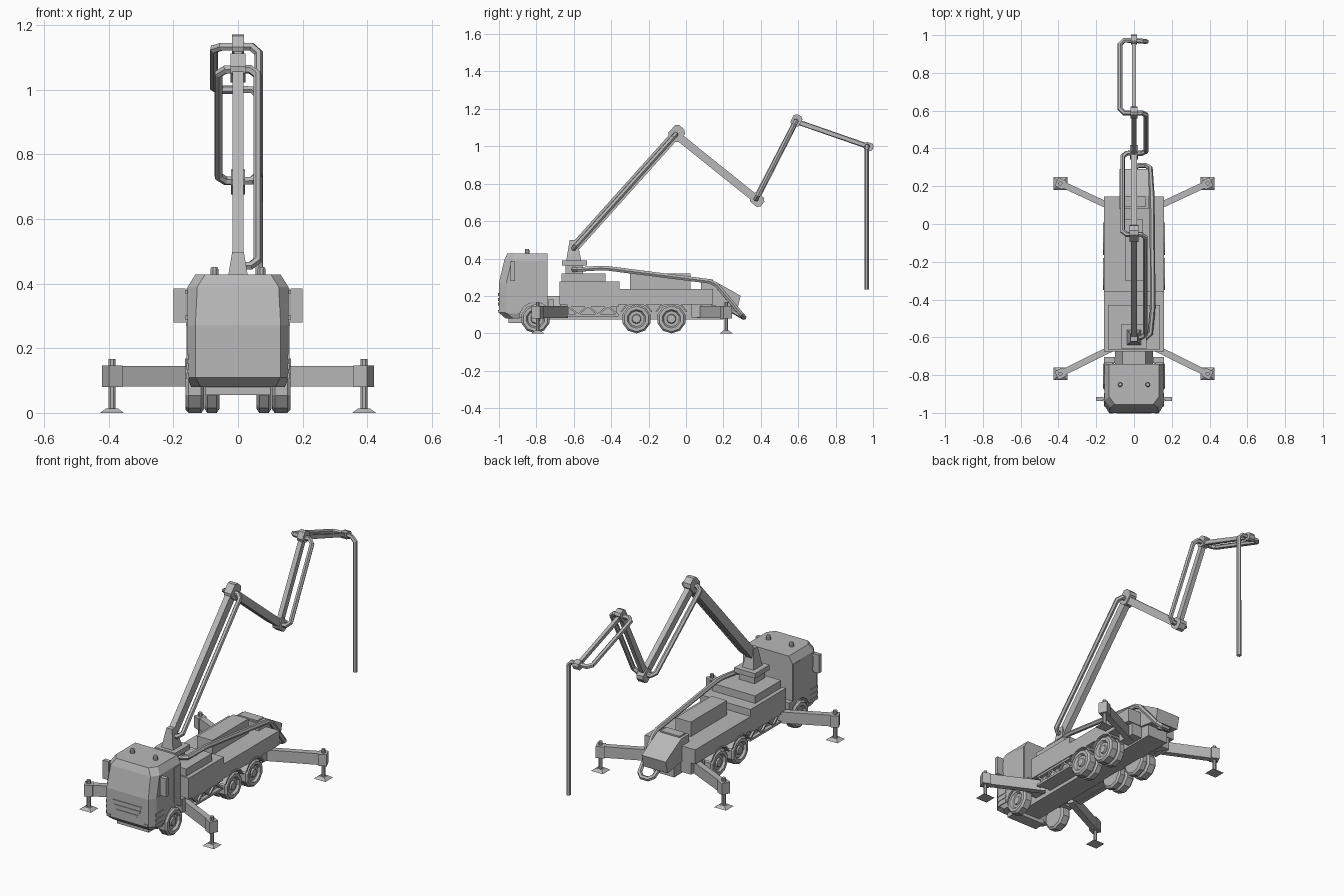
import bpy, bmesh, math
from mathutils import Vector, Matrix

if "Cube" in bpy.data.objects:
    bpy.data.objects.remove(bpy.data.objects["Cube"])

GREY = bpy.data.materials.new("plain grey")
GREY.use_nodes = True
GREY.diffuse_color = (0.48, 0.48, 0.48, 1)
GREY.node_tree.nodes["Principled BSDF"].inputs["Base Color"].default_value = (0.48, 0.48, 0.48, 1)


def finish(name, data):
    data.materials.append(GREY)
    obj = bpy.data.objects.new(name, data)
    bpy.context.collection.objects.link(obj)
    return obj


def loft(name, rings):
    """Skin a stack of equal-length rings and cap both ends."""
    bm = bmesh.new()
    rows = [[bm.verts.new(p) for p in ring] for ring in rings]
    n = len(rows[0])
    for a, b in zip(rows, rows[1:]):
        for i in range(n):
            j = (i + 1) % n
            bm.faces.new((a[i], a[j], b[j], b[i]))
    bm.faces.new(rows[0])
    bm.faces.new(rows[-1])
    bmesh.ops.recalc_face_normals(bm, faces=bm.faces)
    me = bpy.data.meshes.new(name)
    bm.to_mesh(me)
    bm.free()
    return finish(name, me)


def frustum(name, low, high):
    """Block between two rectangles given as (x0, x1, y0, y1, z)."""
    def rect(r):
        x0, x1, y0, y1, z = r
        return [(x0, y0, z), (x1, y0, z), (x1, y1, z), (x0, y1, z)]
    return loft(name, [rect(low), rect(high)])


def box(name, x0, x1, y0, y1, z0, z1):
    return frustum(name, (x0, x1, y0, y1, z0), (x0, x1, y0, y1, z1))


def slab(name, x0, x1, profile):
    """Side profile of (y, z) points extruded across x."""
    return loft(name, [[(x, y, z) for y, z in profile] for x in (x0, x1)])


def lathe(name, centre, axis, profile, sides=12):
    """Revolve (along, radius) points about an axis."""
    rot = Vector(axis).to_track_quat('Z', 'Y')
    turn = [2 * math.pi * (i + 0.5) / sides for i in range(sides)]
    return loft(name, [[Vector(centre) + rot @ Vector((r * math.cos(t), r * math.sin(t), a))
                        for t in turn] for a, r in profile])


def bar(name, p, q, wide, high, high_end=None):
    """Rectangular beam from p to q."""
    p, q = Vector(p), Vector(q)
    d = (q - p).normalized()
    side = Vector((1, 0, 0)) if abs(d.x) < 0.01 else d.cross(Vector((0, 0, 1))).normalized()
    up = side.cross(d)
    rings = []
    for c, h in ((p, high), (q, high_end or high)):
        rings.append([c + side * wide / 2 * s + up * h / 2 * u
                      for s, u in ((-1, -1), (1, -1), (1, 1), (-1, 1))])
    return loft(name, rings)


def pipe(name, points, radius=0.014, cut=0.022):
    """Six-sided pipe with chamfered corners."""
    pts = [Vector(p) for p in points]
    path = [pts[0]]
    for a, b, c in zip(pts, pts[1:], pts[2:]):
        path += [b + (a - b).normalized() * cut, b + (c - b).normalized() * cut]
    path.append(pts[-1])
    cu = bpy.data.curves.new(name, 'CURVE')
    cu.dimensions = '3D'
    sp = cu.splines.new('POLY')
    sp.points.add(len(path) - 1)
    for v, p in zip(sp.points, path):
        v.co = (*p, 1)
    sp.use_smooth = False
    cu.bevel_depth, cu.bevel_resolution, cu.use_fill_caps = radius, 1, True
    return finish(name, cu)


# Cab: stacked outlines with chamfered front corners
def cab_ring(z, w, front, ch):
    half = [(w, -0.74), (w, front + 0.04), (w - ch, front)]
    return [(x, y, z) for x, y in half] + [(-x, y, z) for x, y in reversed(half)]


cab = loft("cab", [cab_ring(*r) for r in (
    (0.08, 0.145, -0.965, 0.03), (0.11, 0.157, -1.0, 0.025), (0.27, 0.157, -1.0, 0.025),
    (0.39, 0.156, -0.972, 0.03), (0.428, 0.132, -0.955, 0.03))])
cutter = lathe("arch_cutter", (-0.3, -0.805, 0.08), (1, 0, 0), [(0, 0.088), (0.6, 0.088)])
mod = cab.modifiers.new("wheel_arches", 'BOOLEAN')
mod.operation, mod.object, mod.solver = 'DIFFERENCE', cutter, 'EXACT'
bpy.context.view_layer.objects.active = cab
bpy.ops.object.modifier_apply(modifier=mod.name)
bpy.data.objects.remove(cutter)
box("bumper_skirt", -0.1, 0.1, -0.95, -0.88, 0.055, 0.085)
for i, w in enumerate((0.092, 0.085, 0.068)):
    z = 0.208 - 0.026 * i
    slat = frustum(f"grille_slat_{i}", (-w + 0.01, w - 0.01, -1.004, -0.99, z - 0.008),
                   (-w, w, -1.004, -0.99, z + 0.008))

# Cab details on both sides
for s, tag in ((1, "left"), (-1, "right")):
    def sx(a, b): return (min(s * a, s * b), max(s * a, s * b))
    box("headlight_" + tag, *sx(0.108, 0.13), -1.004, -0.99, 0.112, 0.125)
    box("mirror_" + tag, *sx(0.163, 0.2), -0.938, -0.915, 0.28, 0.385)
    for z in (0.295, 0.375):
        box("mirror_arm_" + tag, *sx(0.15, 0.18), -0.928, -0.918, z - 0.006, z + 0.006)
    box("door_handle_" + tag, *sx(0.15, 0.161), -0.94, -0.93, 0.27, 0.28)
    box("rear_cab_panel_" + tag, *sx(0.15, 0.16), -0.803, -0.743, 0.18, 0.385)
    for z in (0.115, 0.145, 0.175):
        box("step_" + tag, *sx(0.15, 0.16), -0.965, -0.895, z - 0.01, z + 0.008)
    lathe("beacon_" + tag, (s * 0.073, -0.85, 0.42), (0, 0, 1),
          [(0, 0.013), (0.025, 0.013), (0.032, 0.009)], 8)

# Chassis and body
box("chassis_frame", -0.065, 0.065, -0.9, 0.2, 0.075, 0.16)
frustum("cab_back_bridge", (-0.1, 0.1, -0.75, -0.67, 0.1), (-0.06, 0.06, -0.75, -0.67, 0.2))
box("front_body", -0.16, 0.16, -0.675, -0.355, 0.155, 0.277)
box("rear_body", -0.16, 0.16, -0.355, 0.145, 0.155, 0.237)
box("deck_box", -0.048, 0.048, -0.3, 0.025, 0.237, 0.32)
box("turntable_platform", -0.137, 0.137, -0.665, -0.43, 0.277, 0.32)
box("turntable_neck", -0.05, 0.05, -0.645, -0.55, 0.32, 0.362)
box("turntable_flange", -0.066, 0.066, -0.662, -0.53, 0.362, 0.39)
frustum("turret", (-0.036, 0.036, -0.64, -0.56, 0.39), (-0.018, 0.018, -0.622, -0.583, 0.498))
slab("hopper", -0.076, 0.076, [(0.08, 0.15), (0.08, 0.28), (0.15, 0.28), (0.25, 0.225),
                               (0.292, 0.2), (0.275, 0.13), (0.14, 0.15)])
box("hopper_lid", -0.06, 0.06, 0.09, 0.145, 0.28, 0.288)

# Side lattice, rear frame and mudguards
for s, tag in ((1, "left"), (-1, "right")):
    def sx(a, b): return (min(s * a, s * b), max(s * a, s * b))
    box("side_tank_" + tag, *sx(0.06, 0.135), -0.63, -0.37, 0.095, 0.155)
    for z in (0.097, 0.148):
        box("side_rail_" + tag, *sx(0.13, 0.156), -0.635, -0.36, z - 0.006, z + 0.006)
    for i in range(5):
        y = -0.63 + 0.053 * i
        za, zb = (0.1, 0.146) if i % 2 else (0.146, 0.1)
        bar("lattice_" + tag, (s * 0.147, y, za), (s * 0.147, y + 0.053, zb), 0.012, 0.01)
    for y in (-0.265, -0.078):
        arc = [(r, math.radians(a)) for r, angs in ((0.094, range(25, 156, 26)),
               (0.086, range(155, 24, -26))) for a in angs]
        slab("mudguard_" + tag, *sx(0.06, 0.164),
             [(y + r * math.cos(t), 0.077 + r * math.sin(t)) for r, t in arc])
    box("front_mudguard_" + tag, *sx(0.1, 0.16), -0.735, -0.705, 0.1, 0.18)
    box("rear_frame_" + tag, *sx(0.05, 0.13), 0.03, 0.14, 0.085, 0.155)

    # Wheels: outer tyre everywhere, inner twin on the rear axles
    tyre = [(0.105, 0.03), (0.105, 0.066), (0.114, 0.078), (0.153, 0.078), (0.163, 0.068),
            (0.163, 0.05), (0.15, 0.042), (0.15, 0.026), (0.158, 0.022), (0.158, 0.004)]
    for y in (-0.805, -0.265, -0.078):
        lathe("wheel_" + tag, (0, y, 0.0775), (s, 0, 0), tyre, 10)
        if y > -0.5:
            lathe("inner_wheel_" + tag, (0, y, 0.0775), (s, 0, 0),
                  [(0.058, 0.066), (0.066, 0.078), (0.095, 0.078), (0.103, 0.066)], 10)

    # Outriggers with jack legs
    for end, y0, y1 in (("front", -0.645, -0.793), ("rear", 0.075, 0.215)):
        foot = Vector((s * 0.39, y1, 0))
        root = Vector((s * 0.09, y0, 0.113))
        tip = foot + Vector((0, 0, 0.113))
        d = (tip - root).normalized()
        n = f"{end}_{tag}"
        bar("outrigger_beam_" + n, root, tip - d * 0.02, 0.034, 0.064)
        bar("outrigger_tip_" + n, tip - d * 0.024, tip + d * 0.022, 0.05, 0.066)
        lathe("jack_leg_" + n, foot, (0, 0, 1), [(0.01, 0.011), (0.167, 0.011)], 8)
        x, y = foot.x, foot.y
        frustum("jack_foot_" + n, (x - 0.037, x + 0.037, y - 0.034, y + 0.034, 0),
                (x - 0.018, x + 0.018, y - 0.016, y + 0.016, 0.014))

# Folding boom: joints as (y, z)
joints = [Vector((0, y, z)) for y, z in
          ((-0.6, 0.455), (-0.055, 1.063), (0.375, 0.718), (0.588, 1.133), (0.972, 1.0))]
sizes = [(0.034, 0.05, 0.05), (0.03, 0.042, 0.042), (0.026, 0.034, 0.03), (0.02, 0.024, 0.02)]
heads = [0.036, 0.031, 0.026, 0.021]
pipe_x = [0.06, -0.06, 0.064, -0.074]
for i, (a, b) in enumerate(zip(joints, joints[1:])):
    d = (b - a).normalized()
    up = Vector((1, 0, 0)).cross(d)
    bar(f"boom_section_{i + 1}", a, b, *sizes[i])
    # Chamfered knuckle at the far end of the section
    h = heads[i]
    outline = [(-1.1, -0.6), (-0.7, -1), (0.8, -1), (1.25, -0.5),
               (1.25, 0.5), (0.8, 1), (-0.7, 1), (-1.1, 0.6)]
    ring = [b + d * h * (u + 0.15) + up * h * v for u, v in outline]
    half = Vector((0.023 - 0.002 * i, 0, 0))
    loft(f"boom_knuckle_{i + 1}", [[p - half for p in ring], [p + half for p in ring]])
    # Concrete line beside the section
    off = Vector((pipe_x[i], 0, 0))
    pipe(f"boom_pipe_{i + 1}", [a, a + off, b + off, b])

# Hanging end hose and feed line to the hopper
end = joints[-1]
pipe("end_hose", [end, (0.066, 0.966, 1.0), (0.066, 0.966, 0.235)], 0.013)
pipe("feed_pipe", [(0, -0.6, 0.345), (0.085, -0.6, 0.34), (0.1, -0.44, 0.35), (0.095, 0.15, 0.275),
                   (0.085, 0.31, 0.085), (0.0, 0.31, 0.085), (0.0, 0.2, 0.15)], 0.014)
